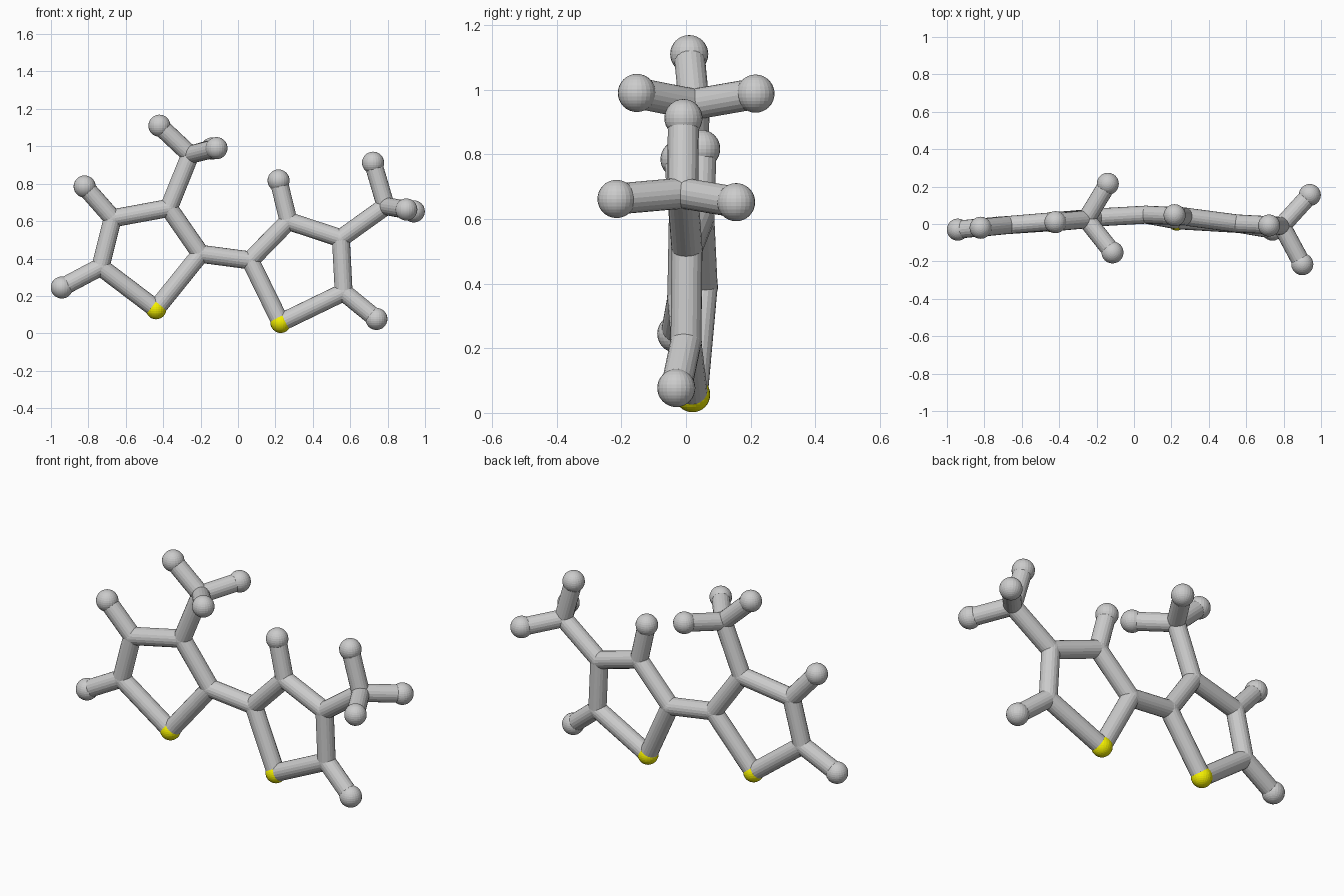
import bpy
from mathutils import Vector

if "Cube" in bpy.data.objects:
    bpy.data.objects.remove(bpy.data.objects["Cube"])

STICK_R, JOINT_R, SULFUR_R, HYDROGEN_R = 0.048, 0.049, 0.055, 0.059

yellow = bpy.data.materials.new("sulfur_yellow")
yellow.diffuse_color = (0.9, 0.87, 0.0, 1)
yellow.use_nodes = True
yellow.node_tree.nodes["Principled BSDF"].inputs["Base Color"].default_value = yellow.diffuse_color

# Atom centres: left ring (l_) and right ring (r_)
atoms = {
    "l_sulfur": (-0.438, 0.01, 0.13),
    "l_c2": (-0.20, 0.035, 0.425),
    "l_c3": (-0.37, 0.02, 0.67),
    "l_c4": (-0.67, -0.005, 0.615),
    "l_c5": (-0.735, -0.01, 0.355),
    "l_methyl": (-0.255, 0.025, 0.955),
    "l_hydrogen4": (-0.82, -0.02, 0.785),
    "l_hydrogen5": (-0.942, -0.03, 0.245),
    "l_hydrogen_a": (-0.42, 0.01, 1.11),
    "l_hydrogen_b": (-0.115, -0.152, 0.99),
    "l_hydrogen_c": (-0.14, 0.215, 0.988),
    "r_sulfur": (0.228, 0.02, 0.057),
    "r_c2": (0.065, 0.05, 0.39),
    "r_c3": (0.27, 0.04, 0.60),
    "r_c4": (0.55, 0.003, 0.508),
    "r_c5": (0.565, 0.0, 0.22),
    "r_methyl": (0.79, -0.01, 0.68),
    "r_hydrogen3": (0.217, 0.047, 0.817),
    "r_hydrogen5": (0.74, -0.03, 0.077),
    "r_hydrogen_a": (0.722, -0.008, 0.912),
    "r_hydrogen_b": (0.94, 0.155, 0.652),
    "r_hydrogen_c": (0.90, -0.215, 0.662),
}

ring = ["sulfur", "c2", "c3", "c4", "c5"]
methyl = [("methyl", "hydrogen_" + k) for k in "abc"]
ring_bonds = list(zip(ring, ring[1:] + ring[:1])) + methyl + [("c5", "hydrogen5")]
bonds = [("l_c2", "r_c2"),
         ("l_c3", "l_methyl"), ("l_c4", "l_hydrogen4"),
         ("r_c4", "r_methyl"), ("r_c3", "r_hydrogen3")]
for side in ("l_", "r_"):
    bonds += [(side + a, side + b) for a, b in ring_bonds]


def label(name):
    return name.replace("l_", "left_", 1) if name.startswith("l_") else name.replace("r_", "right_", 1)


# Atom balls
for name, pos in atoms.items():
    r = SULFUR_R if "sulfur" in name else HYDROGEN_R if "hydrogen" in name else JOINT_R
    bpy.ops.mesh.primitive_uv_sphere_add(segments=24, ring_count=16, radius=r, location=pos)
    ball = bpy.context.object
    ball.name = label(name) + "_ball"
    if "sulfur" in name:
        ball.data.materials.append(yellow)

# Bond sticks
for a, b in bonds:
    p, q = Vector(atoms[a]), Vector(atoms[b])
    bpy.ops.mesh.primitive_cylinder_add(vertices=20, radius=STICK_R, depth=(q - p).length,
                                        location=(p + q) / 2)
    stick = bpy.context.object
    stick.rotation_euler = (q - p).to_track_quat("Z", "Y").to_euler()
    stick.name = f"bond_{label(a)}_to_{label(b)}"
